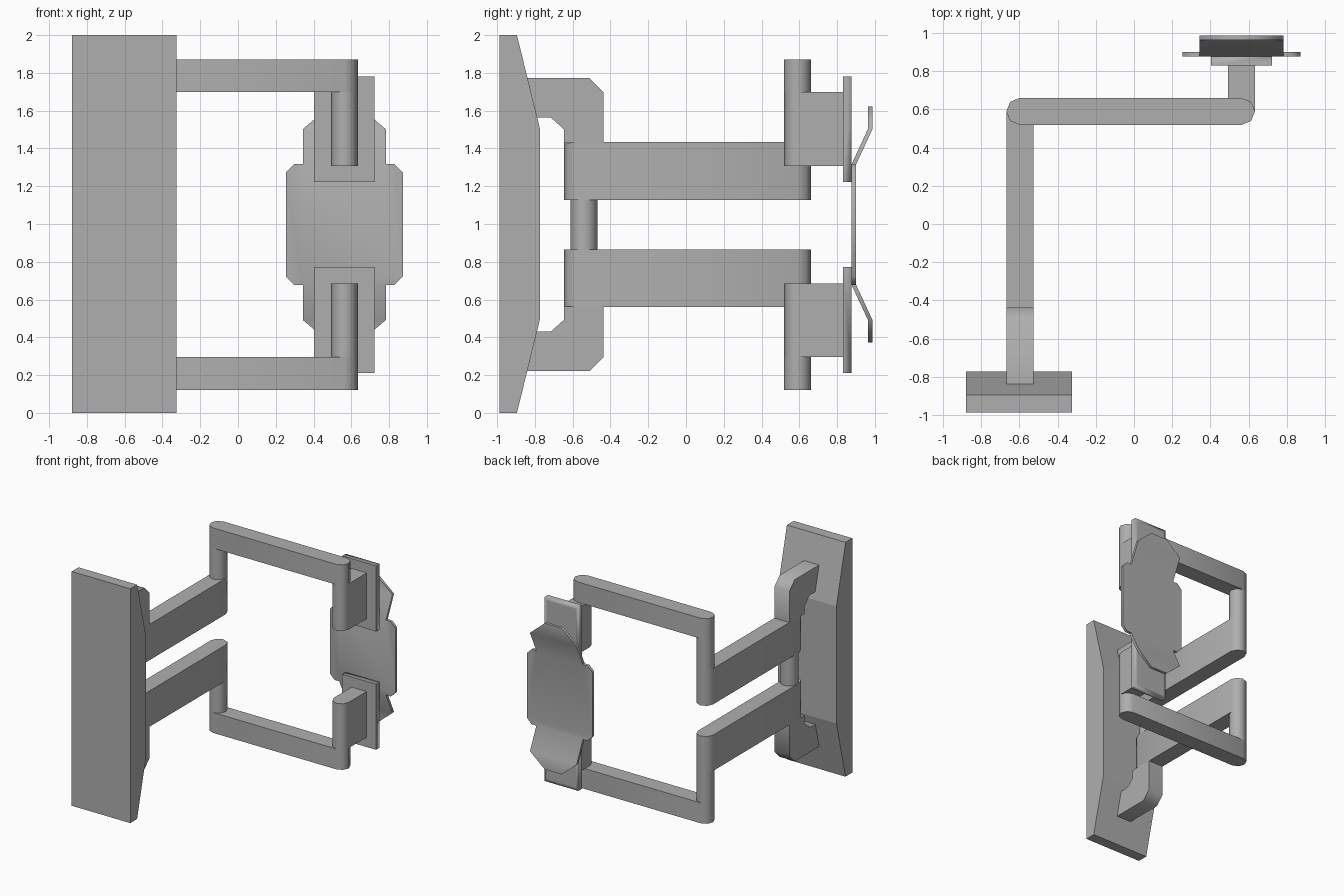
import bpy, bmesh, math
from mathutils import Vector

if "Cube" in bpy.data.objects:
    bpy.data.objects.remove(bpy.data.objects["Cube"])

MID = 0.997  # height of the horizontal symmetry plane

grey = bpy.data.materials.new("dark_grey")
grey.diffuse_color = (0.43, 0.43, 0.43, 1)
grey.use_nodes = True
grey.node_tree.nodes["Principled BSDF"].inputs["Base Color"].default_value = grey.diffuse_color


def build(name, verts, faces, sweep, mirror=False, smooth=False):
    """Extrude a sheet of faces along sweep; optionally mirror about z = MID."""
    bm = bmesh.new()
    vs = [bm.verts.new((x, y, z - MID)) for x, y, z in verts]
    fs = [bm.faces.new([vs[i] for i in f]) for f in faces]
    # keep the starting sheet as the closing cap
    ext = bmesh.ops.extrude_face_region(bm, geom=fs, use_keep_orig=True)["geom"]
    bmesh.ops.translate(bm, vec=Vector(sweep),
                        verts=[g for g in ext if isinstance(g, bmesh.types.BMVert)])
    bmesh.ops.recalc_face_normals(bm, faces=bm.faces[:])
    me = bpy.data.meshes.new(name)
    bm.to_mesh(me)
    bm.free()
    me.materials.append(grey)
    ob = bpy.data.objects.new(name, me)
    ob.location.z = MID
    bpy.context.collection.objects.link(ob)
    if smooth:
        bpy.ops.object.select_all(action='DESELECT')
        bpy.context.view_layer.objects.active = ob
        ob.select_set(True)
        bpy.ops.object.shade_smooth_by_angle(angle=math.radians(50))
    if mirror:
        m = ob.modifiers.new("Mirror", 'MIRROR')
        m.use_axis = (False, False, True)
        m.use_mirror_merge = False
    return ob


def prism_x(name, yz, x0, x1, **kw):
    return build(name, [(x0, y, z) for y, z in yz], [range(len(yz))], (x1 - x0, 0, 0), **kw)


def prism_z(name, xy, z0, z1, **kw):
    return build(name, [(x, y, z0) for x, y in xy], [range(len(xy))], (0, 0, z1 - z0), **kw)


def box(name, x0, x1, y0, y1, z0, z1, **kw):
    return prism_z(name, [(x0, y0), (x1, y0), (x1, y1), (x0, y1)], z0, z1, **kw)


def circle(cx, cy, r, n):
    return [(cx + r * math.cos(2 * math.pi * i / n), cy + r * math.sin(2 * math.pi * i / n))
            for i in range(n)]


def slot(a, b, r=0.071):
    """Bar outline from a to b with faceted round ends."""
    t = math.atan2(b[1] - a[1], b[0] - a[0])
    pts = []
    for c, start in ((b, t - math.pi / 2), (a, t + math.pi / 2)):
        pts += [(c[0] + r * math.cos(start + i * math.pi / 4),
                 c[1] + r * math.sin(start + i * math.pi / 4)) for i in range(5)]
    return pts


PX, HX, JY = -0.598, 0.563, 0.59  # elbow x, head x, joint y

# Wall plate
prism_x("wall_plate", [(-0.987, 0), (-0.895, 0), (-0.772, 0.5), (-0.772, 1.5),
                       (-0.895, 2), (-0.987, 2)], -0.88, -0.326)

# Curved brackets and hinge pin
prism_x("wall_bracket", [(-0.845, 1.772), (-0.51, 1.772), (-0.438, 1.70), (-0.438, 1.43),
                         (-0.645, 1.43), (-0.645, 1.50), (-0.715, 1.563), (-0.845, 1.563)],
        PX - 0.071, PX + 0.071, mirror=True, smooth=True)
prism_z("hinge_pin", circle(PX, -0.54, 0.071, 16), 0.865, 1.13, smooth=True)

# Inner arms, elbow posts, outer arms
prism_z("inner_arm", slot((PX, -0.575), (PX, JY)), 1.128, 1.434, mirror=True, smooth=True)
prism_z("elbow_post", circle(PX, JY, 0.071, 8), 1.434, 1.70, mirror=True, smooth=True)
prism_z("outer_arm", slot((PX, JY), (HX, JY)), 1.698, 1.872, mirror=True, smooth=True)

# Head posts, blocks and backing plates
prism_z("head_post", circle(HX, JY, 0.071, 8), 1.308, 1.70, mirror=True, smooth=True)
box("head_block", HX - 0.071, HX + 0.071, JY, 0.83, 1.308, 1.698, mirror=True)
plate = box("head_plate", HX - 0.16, HX + 0.16, 0.83, 0.877, 1.222, 1.782, mirror=True, smooth=True)

# Soften the rim on the screen side of the backing plates
bm = bmesh.new()
bm.from_mesh(plate.data)
rear = max(bm.faces, key=lambda f: f.calc_center_median().y)
for e in rear.edges:
    e.smooth = True
bmesh.ops.inset_individual(bm, faces=[rear], thickness=0.035)
bm.to_mesh(plate.data)
bm.free()

# Screen panel with clipped corners, and bent flaps continuing above and below it
w, h, c, f = 0.31, 0.32, 0.045, 0.22
half = [(w, h - c), (w - c, h), (f, h), (-f, h), (c - w, h), (-w, h - c)]
outline = half + [(-x, -z) for x, z in half]
verts = [(HX + x, 0.877, MID + z) for x, z in outline]
faces = [list(range(12))]
for s, (a, b) in ((1, (2, 3)), (-1, (8, 9))):
    n = len(verts)
    verts += [(HX + s * k * hw, 0.963, MID + s * z)
              for hw, z in ((f, 0.505), (0.08, 0.624)) for k in (1, -1)]
    faces += [[b, a, n, n + 1], [n + 1, n, n + 2, n + 3]]
build("screen_panel", verts, faces, (0, 0.024, 0), smooth=True)
